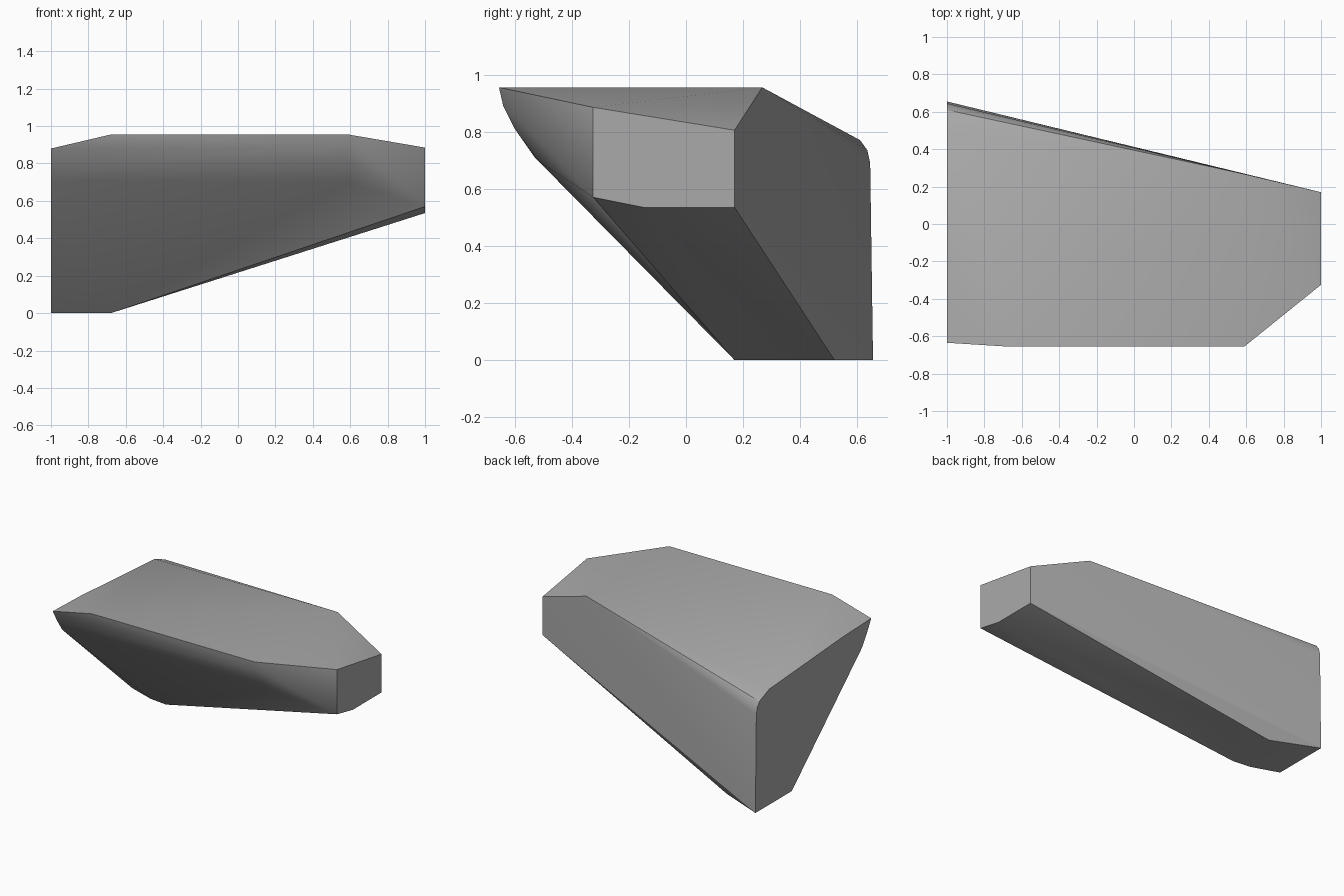
import bpy
import bmesh
from math import radians

# Remove the default object
default_object = bpy.data.objects.get("Cube")
if default_object:
    bpy.data.objects.remove(default_object, do_unlink=True)


def make_material(name, color):
    """Create a plain single-colour material."""
    material = bpy.data.materials.new(name)
    material.use_nodes = True
    material.diffuse_color = color
    shader = next(node for node in material.node_tree.nodes
                  if node.type == "BSDF_PRINCIPLED")
    shader.inputs["Base Color"].default_value = color
    shader.inputs["Roughness"].default_value = 0.6
    return material


def add_section(bm, x, profile):
    """Place a cross-section of (y, z) points at a station along x."""
    for y, z in profile:
        bm.verts.new((x, y, z))


def build_convex_shell(name, sections, material):
    """Wrap a tight faceted shell around a row of cross-sections."""
    bm = bmesh.new()
    for x, profile in sections:
        add_section(bm, x, profile)
    bmesh.ops.convex_hull(bm, input=bm.verts[:])
    loose = [vert for vert in bm.verts if not vert.link_faces]
    bmesh.ops.delete(bm, geom=loose, context="VERTS")
    bmesh.ops.dissolve_limit(bm, angle_limit=radians(0.5),
                             verts=bm.verts[:], edges=bm.edges[:])
    bmesh.ops.recalc_face_normals(bm, faces=bm.faces[:])
    mesh = bpy.data.meshes.new(name)
    bm.to_mesh(mesh)
    bm.free()
    mesh.materials.append(material)
    shell = bpy.data.objects.new(name, mesh)
    bpy.context.scene.collection.objects.link(shell)
    return shell


# Curved front flank, shared by the two middle sections
front_flank = [(-0.655, 0.955), (-0.64, 0.89), (-0.6, 0.81), (-0.52, 0.7)]

# Large flat end with a rounded top rear corner
wide_end = [(0.655, 0), (0.645, 0.69), (0.635, 0.735), (0.61, 0.77),
            (0.5, 0.815), (-0.32, 0.87), (-0.635, 0.88),
            (-0.59, 0.8), (-0.53, 0.71), (0.25, 0)]

# Foot corner, where the underside starts to rise
foot_corner = [(0.185, 0)]
foot_edge = front_flank + [(0.17, 0), (0.52, 0)]

# Shoulder, where the body tapers toward the small end
shoulder = front_flank + [(0.267, 0.955)]

# Small flat end
narrow_end = [(-0.325, 0.885), (0.17, 0.805), (0.17, 0.535),
              (-0.15, 0.535), (-0.325, 0.57)]

grey = make_material("stone grey", (0.4, 0.4, 0.4, 1))
body = build_convex_shell(
    "tapered_block",
    [(-1, wide_end), (-0.81, foot_corner), (-0.68, foot_edge),
     (0.59, shoulder), (1, narrow_end)],
    grey)

# Smooth the rounded edges and keep the hard corners sharp
bpy.ops.object.select_all(action="DESELECT")
body.select_set(True)
bpy.context.view_layer.objects.active = body
bpy.ops.object.shade_smooth_by_angle(angle=radians(30))
